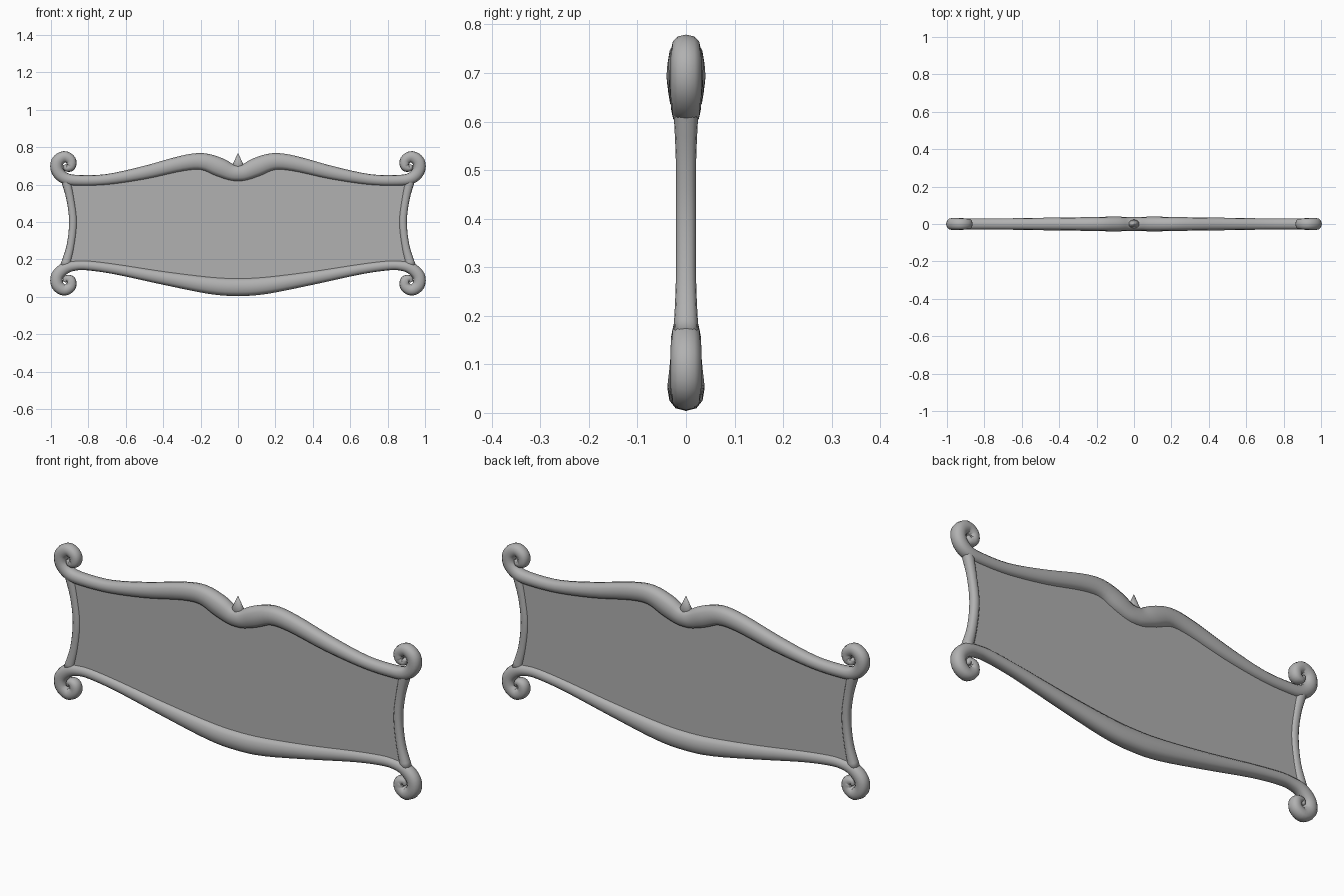
import bpy, bmesh, math
from mathutils import Vector

if "Cube" in bpy.data.objects:
    bpy.data.objects.remove(bpy.data.objects["Cube"])

STEPS, SIDES = 4, 12
grey = bpy.data.materials.new("dark_grey")
grey.diffuse_color = (0.44, 0.44, 0.44, 1)
grey.use_nodes = True
grey.node_tree.nodes["Principled BSDF"].inputs["Base Color"].default_value = grey.diffuse_color


def sample(ctrl, symmetric=False):
    """Catmull-Rom samples through (x, z, radius) control points."""
    p = [Vector(c) for c in ctrl]
    first = Vector((-p[1].x, p[1].y, p[1].z)) if symmetric else p[0] * 2 - p[1]
    p = [first] + p + [p[-1] * 2 - p[-2]]
    out = []
    for i in range(1, len(p) - 2):
        a, b, c, d = p[i - 1:i + 3]
        for s in range(STEPS):
            t = s / STEPS
            out.append(0.5 * (2 * b + (c - a) * t + (2 * a - 5 * b + 4 * c - d) * t * t
                              + (3 * b - a - 3 * c + d) * t ** 3))
    return out + [p[-2]]


def finish(name, bm, smooth=True, mirror=True):
    bmesh.ops.recalc_face_normals(bm, faces=bm.faces)
    me = bpy.data.meshes.new(name)
    bm.to_mesh(me)
    bm.free()
    me.materials.append(grey)
    for f in me.polygons:
        f.use_smooth = smooth
    ob = bpy.data.objects.new(name, me)
    bpy.context.collection.objects.link(ob)
    if mirror:
        m = ob.modifiers.new("Mirror", 'MIRROR')
        m.use_clip = True
        m.merge_threshold = 0.002
    return ob


def tube(name, pts, depth, symmetric=False):
    """Sweep a soft oval section along a path in the XZ plane."""
    bm = bmesh.new()
    rings = []
    for i, p in enumerate(pts):
        a, b = pts[max(i - 1, 0)], pts[min(i + 1, len(pts) - 1)]
        t = Vector((b.x - a.x, b.y - a.y)).normalized()
        if symmetric and i == 0:
            t = Vector((1, 0))
        ring = []
        for k in range(SIDES):
            ang = 2 * math.pi * k / SIDES
            c, s = (math.copysign(abs(v) ** 0.85, v) for v in (math.cos(ang), math.sin(ang)))
            ring.append(bm.verts.new((p.x - t.y * p.z * c, depth(p.z) * s, p.y + t.x * p.z * c)))
        rings.append(ring)
    for r0, r1 in zip(rings, rings[1:]):
        for k in range(SIDES):
            n = (k + 1) % SIDES
            bm.faces.new((r0[k], r0[n], r1[n], r1[k]))
    bm.faces.new(rings[-1])
    return finish(name, bm)


# Right half of each rail: x, z, radius
scroll = [(0.925, 0.633, 0.031), (0.966, 0.673, 0.033), (0.966, 0.722, 0.033),
          (0.929, 0.749, 0.030), (0.894, 0.73, 0.028), (0.894, 0.697, 0.026),
          (0.918, 0.688, 0.018), (0.928, 0.706, 0.010)]
top_ctrl = [(0, 0.661, 0.044), (0.04, 0.666, 0.045), (0.1, 0.692, 0.051), (0.19, 0.722, 0.046),
            (0.3, 0.712, 0.042), (0.5, 0.663, 0.036), (0.7, 0.627, 0.029), (0.85, 0.622, 0.029)]
low_ctrl = [(0, 0.052, 0.048), (0.15, 0.061, 0.046), (0.4, 0.101, 0.036),
            (0.65, 0.147, 0.028), (0.8, 0.167, 0.026), (0.87, 0.166, 0.026)]
side_ctrl = [(0.922, 0.63, 0.026), (0.896, 0.52, 0.021), (0.882, 0.40, 0.021),
             (0.896, 0.27, 0.021), (0.926, 0.16, 0.026)]

top = sample(top_ctrl + scroll, True)
low = sample(low_ctrl + [(x, 0.785 - z, r) for x, z, r in scroll], True)
side = sample(side_ctrl)


def rail_depth(r):
    return 0.017 + 0.45 * r


# Scrolled rails and curved side posts
tube("top_rail", top, rail_depth, True)
tube("bottom_rail", low, rail_depth, True)
tube("side_rail", side, lambda r: r)

# Flat board filling the frame
half = top[:(len(top_ctrl) - 1) * STEPS + 1] + side + low[:(len(low_ctrl) - 1) * STEPS + 1][::-1]
outline = [(p.x, p.y) for p in half] + [(-p.x, p.y) for p in half[::-1] if p.x > 1e-4]
bm = bmesh.new()
face = bm.faces.new([bm.verts.new((x, -0.01, z)) for x, z in outline])
ext = bmesh.ops.extrude_face_region(bm, geom=[face], use_keep_orig=True)
bmesh.ops.translate(bm, vec=(0, 0.02, 0),
                    verts=[v for v in ext["geom"] if isinstance(v, bmesh.types.BMVert)])
finish("panel", bm, smooth=False, mirror=False)

# Small pointed crest at the middle of the top rail
bm = bmesh.new()
bmesh.ops.create_cone(bm, cap_ends=True, segments=12, radius1=0.048, radius2=0.001, depth=0.10)
for v in bm.verts:
    v.co.y *= 0.7
    v.co.z += 0.717
finish("crest_point", bm, mirror=False)
